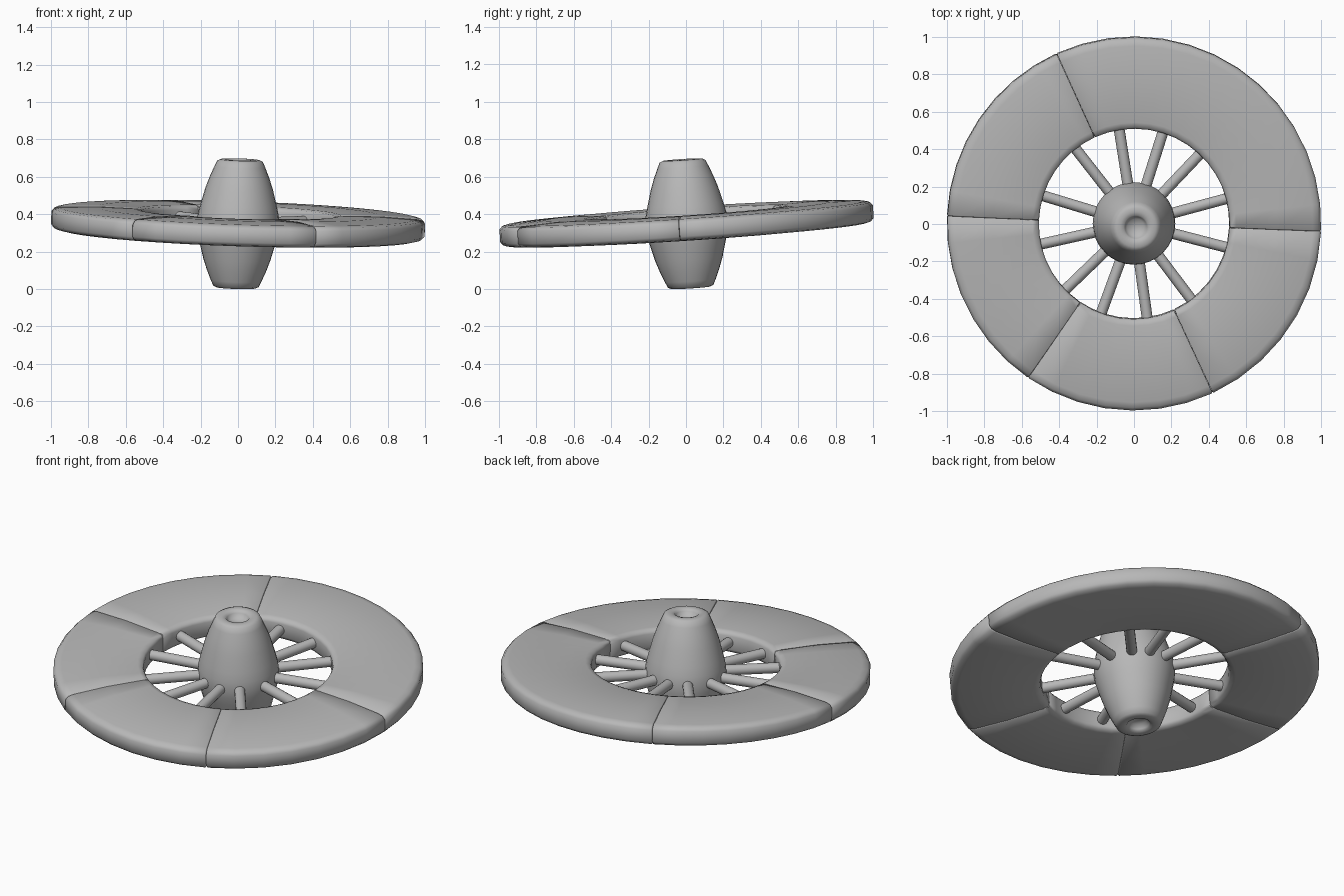
import bpy, bmesh
from math import sin, cos, radians, pi
from mathutils import Vector, Matrix

if "Cube" in bpy.data.objects:
    bpy.data.objects.remove(bpy.data.objects["Cube"])

# whole wheel is slightly tilted about its centre
UP = Vector((0, 0, 1))
TILT = Matrix.Translation((0, 0.003, 0.349)) @ \
    UP.rotation_difference(Vector((0.033, -0.066, 1))).to_matrix().to_4x4()

GREY = bpy.data.materials.new("dark_grey")
GREY.diffuse_color = (.48, .48, .48, 1)
GREY.use_nodes = True
GREY.node_tree.nodes["Principled BSDF"].inputs["Base Color"].default_value = GREY.diffuse_color


def finish(bm, name, angle=40):
    bmesh.ops.recalc_face_normals(bm, faces=bm.faces)
    bm.transform(TILT)
    me = bpy.data.meshes.new(name)
    bm.to_mesh(me)
    bm.free()
    me.materials.append(GREY)
    ob = bpy.data.objects.new(name, me)
    bpy.context.collection.objects.link(ob)
    bpy.ops.object.select_all(action='DESELECT')
    ob.select_set(True)
    bpy.context.view_layer.objects.active = ob
    bpy.ops.object.shade_smooth_by_angle(angle=radians(angle))


# hub: mirrored barrel profile with a recess in each end
half = [(0, .305), (.045, .307), (.058, .33), (.066, .340), (.085, .344), (.105, .343),
        (.122, .335), (.136, .305), (.159, .25), (.180, .19), (.204, .10), (.216, .05)]
profile = half + [(.221, 0)] + [(r, -h) for r, h in reversed(half)]
bm = bmesh.new()
vs = [bm.verts.new((r, 0, h)) for r, h in profile]
es = [bm.edges.new(p) for p in zip(vs, vs[1:])]
bmesh.ops.spin(bm, geom=vs + es, cent=(0, 0, 0), axis=UP, angle=2 * pi, steps=32)
bmesh.ops.remove_doubles(bm, verts=bm.verts, dist=1e-4)
finish(bm, "hub", 60)

# rim segments: rounded cross-section swept between the seams
top = [(.51, .038), (.518, .055), (.545, .062), (.76, .066), (.955, .058),
       (.985, .051), (1.0, .034)]
section = top + [(r, -h) for r, h in reversed(top)]
EDGE = .005  # softened edge at the seams


def inset(p):
    r, h = p
    r += EDGE if r < .53 else (-EDGE if r > .98 else 0)
    return r, h - EDGE * (1 if h > 0 else -1)


def rim_segment(name, a0, a1):
    n = round((a1 - a0) / 8.4)
    step = (a1 - a0) / n
    angles = [a0 + .03, a0 + .35] + [a0 + i * step for i in range(1, n)] + [a1 - .35, a1 - .03]
    rings = []
    bm = bmesh.new()
    for i, a in enumerate(angles):
        t = radians(a)
        pts = [inset(p) for p in section] if i in (0, len(angles) - 1) else section
        rings.append([bm.verts.new((r * cos(t), r * sin(t), h)) for r, h in pts])
    m = len(section)
    for A, B in zip(rings, rings[1:]):
        for j in range(m):
            k = (j + 1) % m
            bm.faces.new((A[j], A[k], B[k], B[j]))
    bm.faces.new(rings[0])
    bm.faces.new(rings[-1])
    finish(bm, name, 60)


seams = [-2.3, 114.5, 177.5, 235.5, 294.9, 357.7]
for i, (a, b) in enumerate(zip(seams, seams[1:])):
    rim_segment(f"rim_segment_{i + 1}", a, b)

# spokes: radial rods, two for each sixth of the rim
for i, a in enumerate((15, 46.5, 72.5, 99, 128, 163, 192.5, 224, 250, 278, 307, 345.4)):
    bm = bmesh.new()
    bmesh.ops.create_cone(bm, cap_ends=True, segments=16, radius1=.029, radius2=.029,
                          depth=.34)
    bm.transform(Matrix.Rotation(radians(a), 4, 'Z') @ Matrix.Translation((.345, 0, 0))
                 @ Matrix.Rotation(pi / 2, 4, 'Y'))
    finish(bm, f"spoke_{i + 1}")
